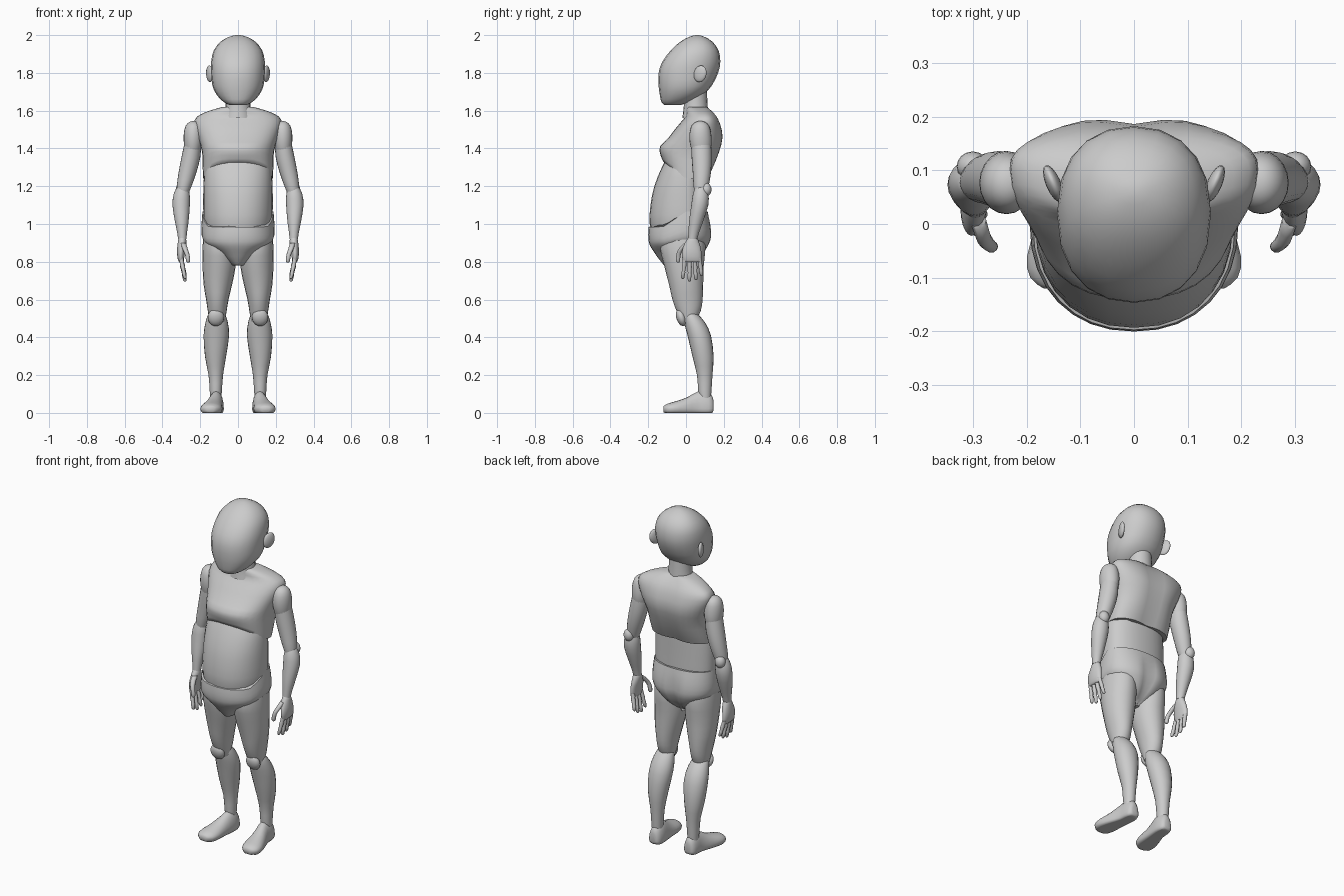
import bpy, bmesh, math
from mathutils import Vector

skin = bpy.data.materials.new("plain_grey")
skin.diffuse_color = (0.6, 0.6, 0.6, 1)


def finish(name, bm, angle=60):
    bmesh.ops.recalc_face_normals(bm, faces=bm.faces)
    me = bpy.data.meshes.new(name)
    bm.to_mesh(me)
    bm.free()
    me.materials.append(skin)
    ob = bpy.data.objects.new(name, me)
    bpy.context.collection.objects.link(ob)
    bpy.ops.object.select_all(action='DESELECT')
    ob.select_set(True)
    bpy.context.view_layer.objects.active = ob
    bpy.ops.object.shade_smooth_by_angle(angle=math.radians(angle))
    return ob


def smooth_rings(rings, steps):
    """Catmull-Rom interpolation of ring tuples."""
    out = []
    for i in range(len(rings) - 1):
        p0, p1, p2 = rings[max(i - 1, 0)], rings[i], rings[i + 1]
        p3 = rings[min(i + 2, len(rings) - 1)]
        for k in range(steps):
            t = k / steps
            out.append([0.5 * (2 * b + (c - a) * t + (2 * a - 5 * b + 4 * c - d) * t * t
                               + (3 * b - a - 3 * c + d) * t ** 3)
                        for a, b, c, d in zip(p0, p1, p2, p3)])
    out.append(list(rings[-1]))
    return out


def loft(name, rings, side=1, n=20, steps=2, power=2.0, warp=None):
    """Rings: (height, x_min, x_max, y_front, y_back, y_widest)."""
    bm = bmesh.new()
    loops = []
    for h, x0, x1, y0, y1, yc in smooth_rings(rings, steps):
        loop = []
        for i in range(n):
            a = 2 * math.pi * i / n
            c, s = math.cos(a), math.sin(a)
            c = math.copysign(abs(c) ** (2 / power), c)
            s = math.copysign(abs(s) ** (2 / power), s)
            x = (x0 + x1) / 2 + c * (x1 - x0) / 2
            y = yc + s * ((y1 - yc) if s > 0 else (yc - y0))
            p = Vector((x, y, h))
            if warp:
                p = Vector(warp(p))
            loop.append(bm.verts.new((p.x * side, p.y, p.z)))
        loops.append(loop)
    for a, b in zip(loops, loops[1:]):
        for i in range(n):
            j = (i + 1) % n
            bm.faces.new((a[i], a[j], b[j], b[i]))
    bm.faces.new(loops[0])
    bm.faces.new(loops[-1])
    return finish(name, bm)


def body(rings):
    """Symmetric rings: (z, y_front, y_back, half_width, y_widest)."""
    return [(z, -w, w, f, b, c) for z, f, b, w, c in rings]


def limb(rings):
    """Bounds: (z, x_min, x_max, y_front, y_back)."""
    return [(*r, (r[3] + r[4]) / 2) for r in rings]


def tube(rings):
    """Centres and radii: (z, x, y, rx, ry)."""
    return [(z, x - a, x + a, y - b, y + b, y) for z, x, y, a, b in rings]


def ball(name, loc, radii, rot=(0, 0, 0)):
    bm = bmesh.new()
    bmesh.ops.create_uvsphere(bm, u_segments=16, v_segments=10, radius=1)
    for v in bm.verts:
        v.co = Vector(a * b for a, b in zip(v.co, radii))
    ob = finish(name, bm)
    ob.location, ob.rotation_euler = loc, rot


def front_amount(y):
    return min(max(-y / 0.12, 0), 1)


def chest_shape(p):      # raised front hem and spine groove
    z = p.z + 0.09 * front_amount(p.y) * min(max((1.45 - p.z) / 0.21, 0), 1)
    y = p.y - (0.014 * math.exp(-(p.x / 0.05) ** 2) if p.y > 0.1 else 0)
    return p.x, y, z


def pelvis_shape(p):     # lowered front waist and cleft at the back
    z = p.z - 0.08 * front_amount(p.y) * max((p.z - 0.85) / 0.215, 0)
    low = min(max((1.06 - p.z) / 0.1, 0), 1)
    y = p.y - (0.022 * low * math.exp(-(p.x / 0.03) ** 2) if p.y > 0.04 else 0)
    return p.x, y, z


# Head and neck
loft("head", body([
    (1.63, -0.115, -0.03, 0.045, -0.07), (1.645, -0.13, 0.02, 0.075, -0.05),
    (1.68, -0.138, 0.085, 0.11, -0.02), (1.73, -0.145, 0.135, 0.135, 0.0),
    (1.80, -0.145, 0.17, 0.142, 0.01), (1.86, -0.125, 0.182, 0.142, 0.03),
    (1.92, -0.08, 0.172, 0.128, 0.05), (1.965, -0.03, 0.14, 0.092, 0.06),
    (1.99, 0.015, 0.1, 0.05, 0.06), (2.0, 0.05, 0.07, 0.012, 0.06)]), power=2.2)
loft("neck", body([(1.56, -0.02, 0.12, 0.08, 0.05), (1.62, -0.012, 0.115, 0.066, 0.05),
                   (1.72, -0.01, 0.11, 0.064, 0.05)]))

# Torso in three overlapping shells
loft("chest", body([
    (1.24, -0.12, 0.12, 0.185, 0.03), (1.30, -0.135, 0.15, 0.187, 0.04),
    (1.38, -0.138, 0.182, 0.19, 0.05), (1.46, -0.09, 0.2, 0.212, 0.08),
    (1.53, -0.035, 0.185, 0.232, 0.1), (1.57, -0.003, 0.165, 0.215, 0.1),
    (1.60, 0.0, 0.14, 0.15, 0.08), (1.62, 0.005, 0.12, 0.08, 0.06)]),
    n=32, power=2.4, warp=chest_shape)
loft("belly", body([
    (0.90, -0.165, 0.09, 0.15, 0.0), (1.0, -0.192, 0.1, 0.18, 0.0),
    (1.1, -0.188, 0.1, 0.184, 0.0), (1.2, -0.168, 0.1, 0.183, 0.0),
    (1.30, -0.128, 0.1, 0.175, 0.0), (1.37, -0.09, 0.09, 0.15, 0.0)]), n=28, power=2.2)
loft("pelvis", body([
    (0.78, -0.115, 0.03, 0.03, -0.04), (0.81, -0.14, 0.07, 0.065, -0.03),
    (0.85, -0.168, 0.105, 0.115, -0.01), (0.90, -0.188, 0.13, 0.17, 0.0),
    (0.94, -0.197, 0.138, 0.192, 0.0), (1.0, -0.2, 0.132, 0.193, 0.0),
    (1.065, -0.197, 0.115, 0.188, 0.0)]), n=32, power=2.2, warp=pelvis_shape)

for side, tag in ((1, "left"), (-1, "right")):
    ball(f"{tag}_ear", (side * 0.15, 0.075, 1.795), (0.014, 0.036, 0.045),
         (-0.3, 0, -side * 0.4))

    # Arm
    loft(f"{tag}_shoulder", tube([
        (1.39, 0.24, 0.08, 0.042, 0.05), (1.43, 0.238, 0.078, 0.049, 0.058),
        (1.48, 0.237, 0.076, 0.05, 0.057), (1.52, 0.236, 0.076, 0.041, 0.046),
        (1.54, 0.236, 0.076, 0.022, 0.025), (1.545, 0.236, 0.076, 0.005, 0.005)]), side)
    loft(f"{tag}_upper_arm", tube([
        (1.15, 0.295, 0.078, 0.028, 0.03), (1.2, 0.285, 0.08, 0.039, 0.04),
        (1.27, 0.268, 0.084, 0.047, 0.048), (1.35, 0.25, 0.083, 0.05, 0.053),
        (1.42, 0.24, 0.08, 0.045, 0.053)]), side)
    ball(f"{tag}_elbow", (side * 0.3, 0.107, 1.182), (0.03, 0.028, 0.036))
    loft(f"{tag}_forearm", tube([
        (0.92, 0.295, 0.035, 0.022, 0.024), (0.96, 0.296, 0.042, 0.027, 0.029),
        (1.02, 0.298, 0.055, 0.037, 0.038), (1.1, 0.301, 0.073, 0.046, 0.045),
        (1.16, 0.298, 0.078, 0.042, 0.041), (1.2, 0.294, 0.08, 0.026, 0.028)]), side)

    # Hand
    loft(f"{tag}_palm", tube([
        (0.798, 0.3, 0.034, 0.011, 0.044), (0.81, 0.302, 0.032, 0.016, 0.05),
        (0.85, 0.302, 0.03, 0.021, 0.052), (0.89, 0.297, 0.032, 0.023, 0.042),
        (0.925, 0.295, 0.035, 0.02, 0.025), (0.94, 0.295, 0.036, 0.01, 0.015)]), side)
    fingers = (("index", -0.005, -0.018, 0.71), ("middle", 0.02, 0.018, 0.695),
               ("ring", 0.045, 0.053, 0.703), ("little", 0.07, 0.083, 0.725))
    for label, y0, y1, tip in fingers:
        rings = []
        for t, r in ((0, .004), (.05, .009), (.3, .011), (.36, .0095), (.62, .0125),
                     (.7, .011), (1, .012)):
            rings.append((tip + (0.82 - tip) * t, 0.28 + 0.022 * t,
                          y1 + (y0 - y1) * t, r, r))
        loft(f"{tag}_{label}_finger", tube(rings), side, n=10, steps=1)
    loft(f"{tag}_thumb", tube([
        (0.796, 0.264, -0.042, 0.005, 0.005), (0.804, 0.264, -0.042, 0.011, 0.011),
        (0.835, 0.268, -0.04, 0.012, 0.012), (0.865, 0.279, -0.027, 0.014, 0.015),
        (0.9, 0.29, 0.008, 0.015, 0.018)]), side, n=10)

    # Leg
    loft(f"{tag}_thigh", limb([
        (0.48, 0.07, 0.15, -0.02, 0.05), (0.54, 0.06, 0.16, -0.05, 0.078),
        (0.6, 0.05, 0.169, -0.072, 0.088), (0.68, 0.031, 0.182, -0.09, 0.091),
        (0.78, 0.012, 0.188, -0.116, 0.094), (0.88, 0.012, 0.188, -0.138, 0.103),
        (0.95, 0.025, 0.18, -0.12, 0.09)]), side)
    ball(f"{tag}_kneecap", (side * 0.117, -0.025, 0.505), (0.043, 0.026, 0.047),
         (0.3, 0, 0))
    loft(f"{tag}_shin", limb([
        (0.08, 0.088, 0.147, 0.07, 0.132), (0.12, 0.085, 0.15, 0.064, 0.135),
        (0.2, 0.079, 0.156, 0.058, 0.14), (0.3, 0.063, 0.175, 0.034, 0.146),
        (0.41, 0.047, 0.182, 0.008, 0.132), (0.48, 0.054, 0.172, -0.01, 0.1),
        (0.525, 0.07, 0.155, -0.012, 0.06), (0.54, 0.09, 0.13, 0.0, 0.045)]), side)

    # Foot: rings run heel to toe, clamped to a flat sole
    foot = [(0.146, 0.115, 0.018, 0.015, 0.065), (0.135, 0.115, 0.033, -0.01, 0.095),
            (0.1, 0.115, 0.04, -0.02, 0.118), (0.06, 0.118, 0.041, -0.02, 0.112),
            (0.0, 0.131, 0.05, -0.02, 0.08), (-0.06, 0.141, 0.058, -0.02, 0.06),
            (-0.1, 0.145, 0.048, -0.015, 0.048), (-0.12, 0.146, 0.022, 0.004, 0.034)]
    loft(f"{tag}_foot", [(y, x - r, x + r, lo, hi, 0.022) for y, x, r, lo, hi in foot],
         side, warp=lambda p: (p.x, p.z, max(p.y, 0)))
